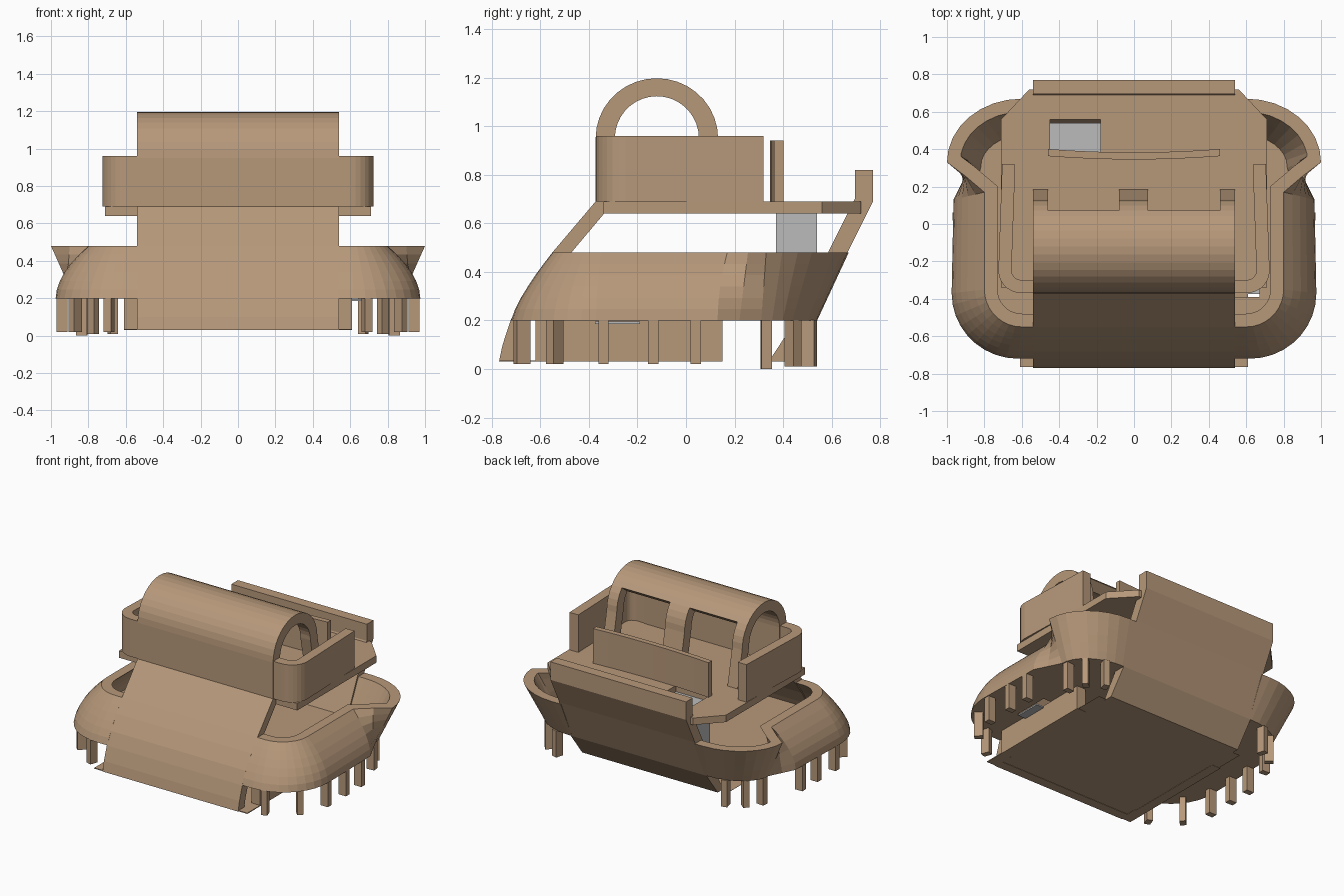
import bpy, bmesh
from math import sin, cos, radians
from mathutils import Vector

if "Cube" in bpy.data.objects:
    bpy.data.objects.remove(bpy.data.objects["Cube"])


def material(name, col):
    m = bpy.data.materials.new(name)
    m.diffuse_color = (*col, 1)
    m.use_nodes = True
    m.node_tree.nodes["Principled BSDF"].inputs["Base Color"].default_value = m.diffuse_color
    return m


TAN = material("tan", (0.47, 0.315, 0.195))
GLASS = material("pale_grey", (0.5, 0.5, 0.5))


def build(name, verts, faces, mat=TAN, mirror=False):
    me = bpy.data.meshes.new(name)
    me.from_pydata([tuple(v) for v in verts], [], faces)
    bm = bmesh.new()
    bm.from_mesh(me)
    if mirror:
        copy = bmesh.ops.duplicate(bm, geom=bm.verts[:] + bm.edges[:] + bm.faces[:])
        for g in copy["geom"]:
            if isinstance(g, bmesh.types.BMVert):
                g.co.x = -g.co.x
    bmesh.ops.recalc_face_normals(bm, faces=bm.faces)
    bm.to_mesh(me)
    bm.free()
    me.materials.append(mat)
    ob = bpy.data.objects.new(name, me)
    bpy.context.collection.objects.link(ob)
    return ob


def loft(name, rings, mat=TAN, mirror=False):
    """Skin closed rings of equal length and cap both ends."""
    n = len(rings[0])
    verts = [v for r in rings for v in r]
    faces = [(k * n + i, k * n + (i + 1) % n, (k + 1) * n + (i + 1) % n, (k + 1) * n + i)
             for k in range(len(rings) - 1) for i in range(n)]
    faces += [tuple(range(n)), tuple(range(len(verts) - n, len(verts)))]
    return build(name, verts, faces, mat, mirror)


def slab(name, pts, z0, z1, mat=TAN, mirror=False):
    return loft(name, [[(x, y, z) for x, y in pts] for z in (z0, z1)], mat, mirror)


def box(name, x0, x1, y0, y1, z0, z1, mat=TAN, mirror=False):
    return slab(name, [(x0, y0), (x1, y0), (x1, y1), (x0, y1)], z0, z1, mat, mirror)


def strip(name, outer, inner, x0, x1):
    """Sheet with a side profile in (y, z), swept across x."""
    rings = [[(x0, *o), (x1, *o), (x1, *i), (x0, *i)] for o, i in zip(outer, inner)]
    return loft(name, rings)


def cut_hole(target, *bounds):
    cutter = box("hole_cutter", *bounds)
    cutter.hide_render = True
    cutter.hide_set(True)
    mod = target.modifiers.new("opening", "BOOLEAN")
    mod.operation, mod.object, mod.solver = "DIFFERENCE", cutter, "EXACT"


def arc(cx, cy, rx, ry, a0, a1, n):
    return [(cx + rx * cos(radians(a0 + (a1 - a0) * i / n)),
             cy + ry * sin(radians(a0 + (a1 - a0) * i / n))) for i in range(n + 1)]


def inset(path, d):
    """Offset an open path to its left with mitred corners."""
    p = [Vector(q) for q in path]
    out = []
    for i, q in enumerate(p):
        a = (q - p[max(i - 1, 0)]) if i else (p[1] - q)
        b = (p[i + 1] - q) if i < len(p) - 1 else a
        na, nb = (Vector((-e.y, e.x)).normalized() for e in (a, b))
        m = (na + nb).normalized()
        out.append(tuple(q + m * d / max(m.dot(na), 0.7)))
    return out


def both_sides(pts):
    return pts + [(-x, y) for x, y in reversed(pts)]


# hull shell: right half lofted from the bottom outline to the top outline, then mirrored
low = [(0.535, -0.72)] + arc(0.62, -0.37, 0.355, 0.35, -90, 0, 9) + [
    (0.965, 0.13), (0.92, 0.22)] + arc(0.55, 0.31, 0.325, 0.23, 0, 90, 8) + [(0.53, 0.54)]
high = [(0.535, -0.55)] + arc(0.6, -0.35, 0.2, 0.2, -90, 0, 9) + [
    (0.80, 0.17), (0.9, 0.255)] + arc(0.6, 0.33, 0.4, 0.34, 0, 90, 8) + [(0.53, 0.67)]
LEVELS = 6


def shell_level(a, b, t):
    res = []
    for (ax, ay), (bx, by) in zip(a, b):
        power = 1.85 - 0.55 * min(1, max(0, (-ay - 0.37) / 0.35)) if ay < 0.2 else 1
        f = t ** power
        res.append((ax + (bx - ax) * f, ay + (by - ay) * f))
    return res


low_in, high_in = inset(low, 0.075), inset(high, 0.07)
section = [(low, high, k / LEVELS) for k in range(LEVELS + 1)]
section += [(low_in, high_in, k / LEVELS) for k in range(LEVELS, -1, -1)]
curves = [[(x, y, 0.2 + 0.28 * t) for x, y in shell_level(a, b, t)] for a, b, t in section]
loft("hull_shell", list(zip(*curves)), mirror=True)

# main floor inside the hull, with a small opening near the front corner
floor = slab("main_floor", both_sides(inset(low, 0.04)), 0.2, 0.24)
cut_hole(floor, 0.5, 0.67, -0.39, -0.12, 0.1, 0.3)
box("floor_panel", 0.5, 0.67, -0.375, -0.19, 0.185, 0.195, GLASS)

# base plate and side walls under the floor
box("base_plate", -0.6, 0.6, -0.765, 0.36, 0.032, 0.034)
box("base_side_wall", 0.54, 0.61, -0.62, 0.15, 0.03, 0.2, mirror=True)
box("base_front_lip", 0.53, 0.61, -0.765, -0.62, 0.03, 0.036, mirror=True)

# front band sweeping up into the arch
front_out = [(-0.77, 0.03), (-0.755, 0.1), (-0.722, 0.2), (-0.682, 0.29), (-0.618, 0.39),
             (-0.55, 0.48), (-0.372, 0.69)]
front_in = [(-0.70, 0.03), (-0.685, 0.1), (-0.65, 0.2), (-0.61, 0.28), (-0.55, 0.38),
            (-0.48, 0.47), (-0.295, 0.69)]
strip("front_band", front_out + arc(-0.12, 0.95, 0.252, 0.247, 180, 40, 14),
      front_in + arc(-0.12, 0.95, 0.173, 0.173, 180, 40, 14), -0.54, 0.54)

# three legs carrying the back of the arch
for x0, x1 in ((-0.54, -0.46), (-0.08, 0.075), (0.46, 0.54)):
    strip("arch_leg", arc(-0.12, 0.95, 0.252, 0.247, 40, 0, 4) + [(0.185, 0.69)],
          arc(-0.12, 0.95, 0.173, 0.173, 40, 0, 4) + [(0.105, 0.69)], x0, x1)

# back band with upright lip
strip("back_band",
      [(0.41, 0.03), (0.54, 0.2), (0.67, 0.49), (0.77, 0.69), (0.77, 0.82)],
      [(0.34, 0.03), (0.465, 0.22), (0.59, 0.49), (0.695, 0.70), (0.695, 0.82)], -0.54, 0.54)

# upper deck with a rectangular shaft opening and the grey shaft below it
deck = slab("upper_deck", both_sides([(0.54, -0.34), (0.71, -0.34), (0.71, 0.56),
                                      (0.56, 0.72)]), 0.64, 0.69)
cut_hole(deck, -0.45, -0.18, 0.37, 0.56, 0.5, 0.8)
box("lift_shaft", -0.45, -0.18, 0.37, 0.54, 0.24, 0.645, GLASS)

# U-shaped wall around the upper deck
half = [(0.0, -0.37)] + arc(0.6, -0.25, 0.125, 0.12, -90, 0, 7) + [(0.705, 0.32)]
wall = [(-x, y) for x, y in reversed(half[1:])] + half[1:]
slab("upper_wall", wall + inset(wall, 0.07)[::-1], 0.69, 0.96)

# slightly bowed free-standing back screen
bow = [(-0.46 + 0.115 * i, 0.345 + 0.018 * ((i - 4) / 4) ** 2) for i in range(9)]
slab("back_screen", bow + [(x, y + 0.038) for x, y in reversed(bow)], 0.69, 0.94)

# short posts under the hull rim
posts = [(0.69, -0.675, 20, 0.02), (0.87, -0.54, 45, 0.02),
         (0.94, -0.34, 90, 0.02), (0.94, -0.135, 90, 0.02), (0.94, 0.04, 90, 0.02),
         (0.835, 0.33, 95, 0.0), (0.78, 0.44, 130, 0.01), (0.67, 0.505, 165, 0.01)]
for x, y, ang, z0 in posts:
    u = Vector((cos(radians(ang)), sin(radians(ang)))) * 0.021
    v = Vector((-u.y, u.x)) * 1.4
    c = Vector((x, y))
    slab("rim_post", [tuple(q) for q in (c - u - v, c + u - v, c + u + v, c - u + v)],
         z0, 0.202, mirror=True)
